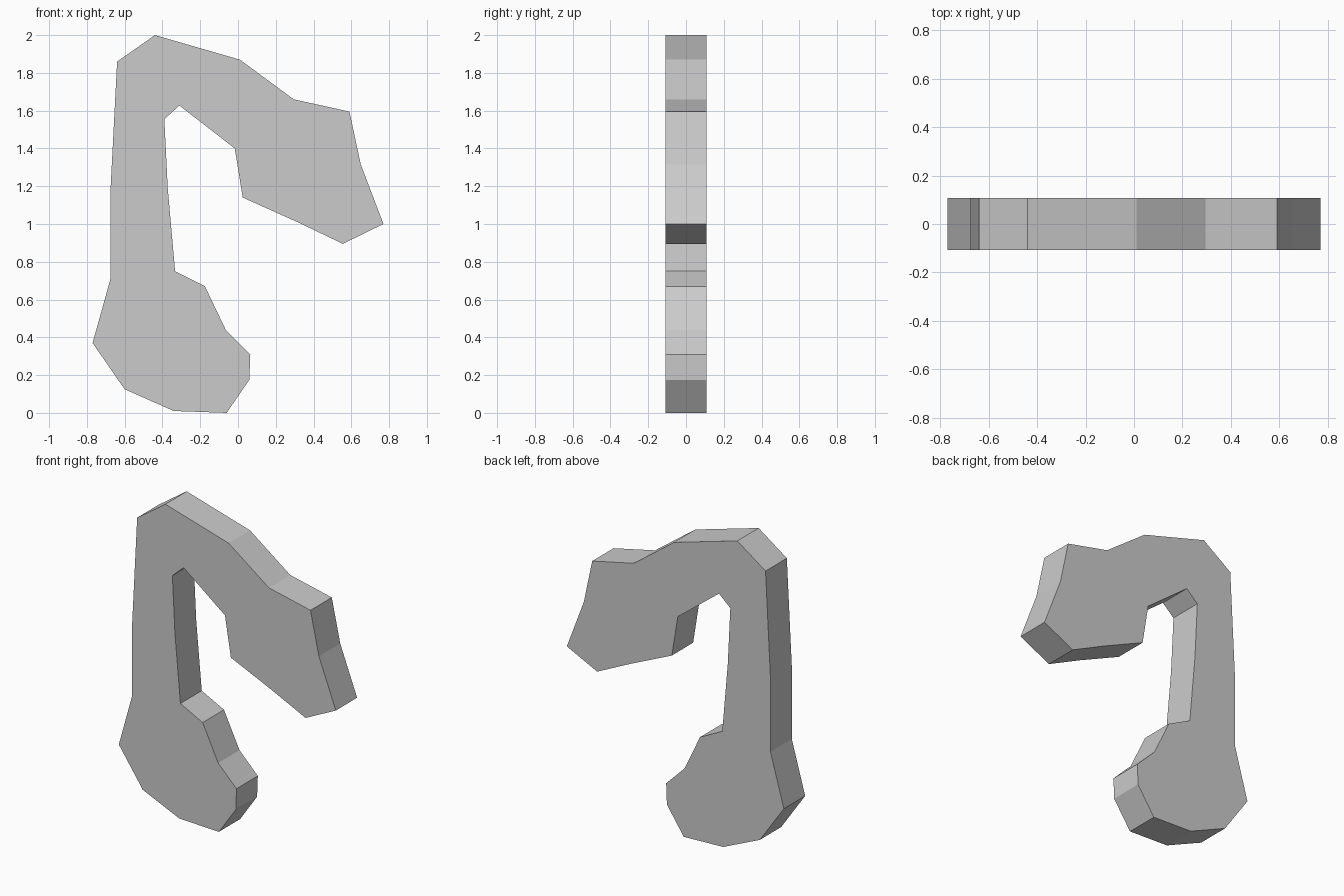
import bpy, bmesh

if "Cube" in bpy.data.objects:
    bpy.data.objects.remove(bpy.data.objects["Cube"])

HALF_DEPTH = 0.108

# Side profile (x, z), clockwise from the upper left corner
PROFILE = [
    # top of the neck and the drooping head
    (-0.64, 1.86), (-0.44, 2.0), (0.01, 1.87), (0.295, 1.66), (0.59, 1.595),
    (0.65, 1.315), (0.77, 1.0), (0.555, 0.895), (0.315, 1.01), (0.025, 1.14),
    # inner edge of the hook
    (-0.017, 1.40), (-0.31, 1.627), (-0.39, 1.555), (-0.372, 1.19),
    # rounded foot
    (-0.333, 0.75), (-0.175, 0.67), (-0.065, 0.44), (0.065, 0.31),
    (0.06, 0.175), (-0.06, 0.0), (-0.34, 0.01), (-0.60, 0.125),
    (-0.77, 0.37), (-0.675, 0.71),
    # outer edge of the neck
    (-0.675, 1.18),
]


def extruded_plate(name, profile, half_depth):
    """Flat-sided plate: front outline extruded straight back along y."""
    bm = bmesh.new()
    face = bm.faces.new([bm.verts.new((x, -half_depth, z)) for x, z in profile])
    ext = bmesh.ops.extrude_face_region(bm, geom=[face], use_keep_orig=True)
    moved = [g for g in ext["geom"] if isinstance(g, bmesh.types.BMVert)]
    bmesh.ops.translate(bm, verts=moved, vec=(0, 2 * half_depth, 0))
    bmesh.ops.recalc_face_normals(bm, faces=bm.faces)
    mesh = bpy.data.meshes.new(name)
    bm.to_mesh(mesh)
    bm.free()
    obj = bpy.data.objects.new(name, mesh)
    bpy.context.collection.objects.link(obj)
    return obj


# Hooked body: foot, neck and head in one piece
extruded_plate("hooked_body", PROFILE, HALF_DEPTH)
